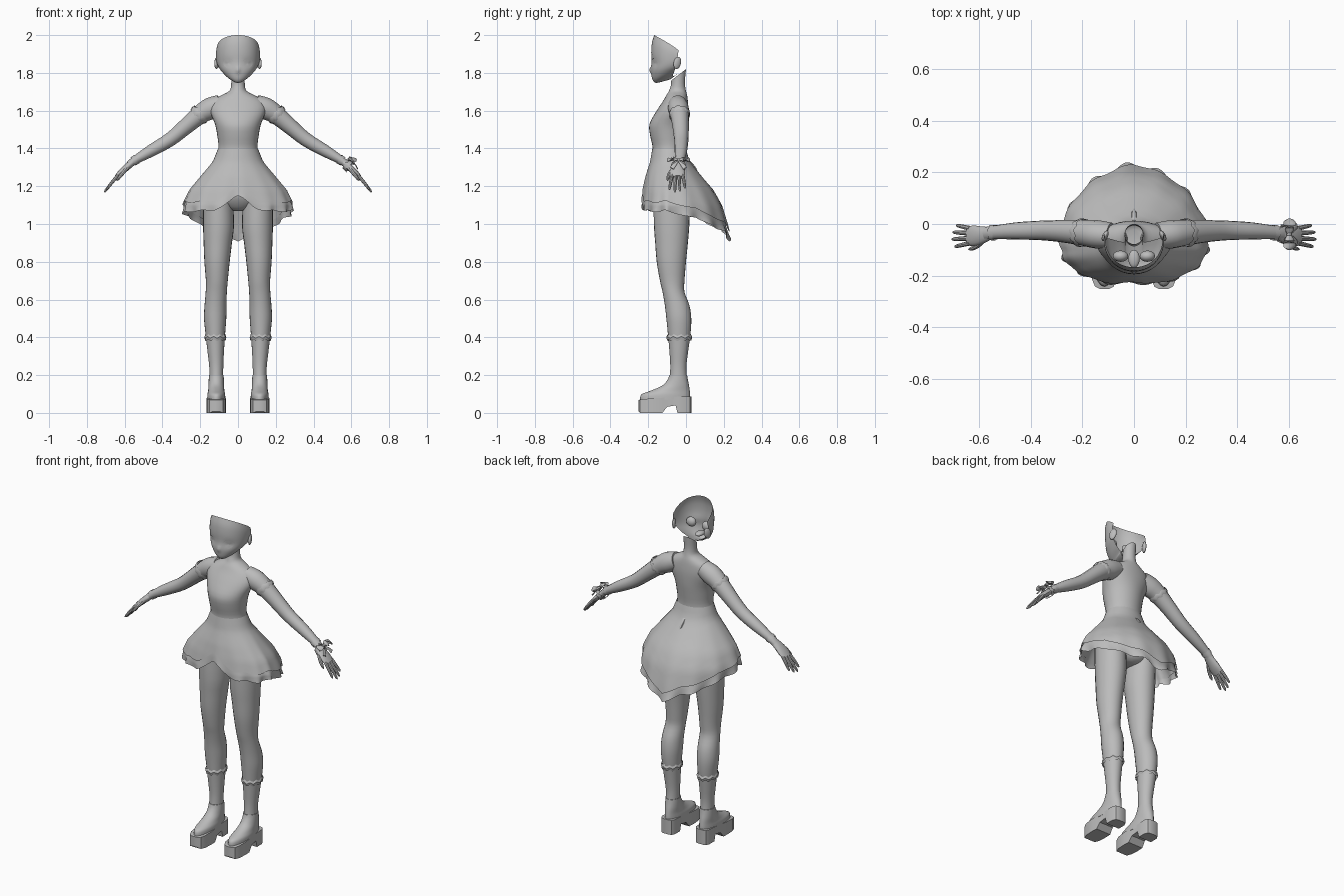
import bpy, bmesh, math
from math import sin, cos, pi, radians
from mathutils import Vector
from mathutils.bvhtree import BVHTree

if "Cube" in bpy.data.objects:
    bpy.data.objects.remove(bpy.data.objects["Cube"])

grey = bpy.data.materials.new("plain grey")
grey.diffuse_color = (0.5, 0.5, 0.5, 1)
grey.use_nodes = True
grey.node_tree.nodes["Principled BSDF"].inputs["Base Color"].default_value = grey.diffuse_color


def finish(name, bm, angle=40):
    bmesh.ops.recalc_face_normals(bm, faces=bm.faces)
    me = bpy.data.meshes.new(name)
    bm.to_mesh(me)
    bm.free()
    ob = bpy.data.objects.new(name, me)
    bpy.context.collection.objects.link(ob)
    me.materials.append(grey)
    bpy.ops.object.select_all(action='DESELECT')
    bpy.context.view_layer.objects.active = ob
    ob.select_set(True)
    bpy.ops.object.shade_smooth_by_angle(angle=radians(angle))
    return ob


def skin(name, rings, closed=True, caps=(True, True), angle=40):
    """Bridge equal-length rings of points."""
    bm = bmesh.new()
    vs = [[bm.verts.new(p) for p in r] for r in rings]
    n = len(vs[0])
    for a, b in zip(vs, vs[1:]):
        for i in range(n if closed else n - 1):
            j = (i + 1) % n
            bm.faces.new((a[i], a[j], b[j], b[i]))
    if caps[0]:
        bm.faces.new(vs[0])
    if caps[1]:
        bm.faces.new(vs[-1])
    return finish(name, bm, angle)


def smooth_rows(rows, sub=3):
    """Catmull-Rom interpolation of tuples."""
    out = []
    for i in range(len(rows) - 1):
        p0, p1, p2, p3 = (rows[max(0, min(len(rows) - 1, i + k))] for k in (-1, 0, 1, 2))
        for s in range(sub):
            t = s / sub
            out.append(tuple(0.5 * (2*b + (c-a)*t + (2*a-5*b+4*c-d)*t*t + (3*b-a-3*c+d)*t**3)
                             for a, b, c, d in zip(p0, p1, p2, p3)))
    return out + [rows[-1]]


def stack(name, rows, cx=0, n=24, caps=(True, True), tilt=None):
    """Horizontal rings from (z, half width, y front, y back, x shift)."""
    rings = []
    for z, w, f, b, dx in smooth_rows(rows):
        k = tilt(z) if tilt else 0
        rings.append([(cx + dx + w * sin(2*pi*i/n), (f+b)/2 - (b-f)/2 * cos(2*pi*i/n),
                       z - k * cos(2*pi*i/n)) for i in range(n)])
    return skin(name, rings, caps=caps)


def tube(name, rows, n=16, caps=(True, True), sub=3, wave=0, lobes=10):
    """Rings across a path, rows are (x, y, z, radius, y radius)."""
    rows = smooth_rows(rows, sub)
    rings = []
    for k, r in enumerate(rows):
        d = Vector(rows[min(k+1, len(rows)-1)][:3]) - Vector(rows[max(k-1, 0)][:3])
        d.normalize()
        v = (Vector((0, 1, 0)) - d * d.y).normalized()
        u = v.cross(d)
        c = Vector(r[:3])
        rings.append([c + u * r[3] * cos(2*pi*i/n) + v * r[4] * sin(2*pi*i/n)
                      + d * wave * sin(lobes * 2*pi*i/n) for i in range(n)])
    return skin(name, rings, caps=caps)


def ball(name, loc, scale, rot=(0, 0, 0)):
    bpy.ops.mesh.primitive_uv_sphere_add(segments=16, ring_count=10, location=loc, rotation=rot)
    ob = bpy.context.object
    ob.name, ob.scale = name, scale
    ob.data.materials.append(grey)
    bpy.ops.object.shade_smooth()
    return ob


# torso with neck, closed below the hips
stack("torso", [(1.79, .036, -.078, .0, 0), (1.74, .036, -.08, -.006, 0), (1.705, .045, -.09, 0, 0),
                (1.68, .09, -.105, .006, 0), (1.65, .135, -.122, .01, 0), (1.60, .148, -.155, .013, 0),
                (1.53, .122, -.193, .01, 0), (1.47, .11, -.19, .003, 0), (1.40, .104, -.176, -.004, 0),
                (1.33, .125, -.185, .005, 0), (1.25, .15, -.18, .02, 0), (1.15, .165, -.175, .025, 0),
                (1.09, .10, -.14, .01, 0), (1.07, .03, -.11, -.02, 0)], n=32, caps=(False, True),
      tilt=lambda z: max(0, min(1, (z - 1.72) / .07)) * .03)

# face shell, open at the back and the top: (z front, z side, half width, y front, y side)
head_rows = [(1.765, 1.80, .034, -.085, -.04), (1.75, 1.785, .034, -.14, -.06), (1.748, 1.785, .038, -.163, -.07),
             (1.763, 1.80, .066, -.177, -.065), (1.79, 1.82, .09, -.183, -.058), (1.82, 1.835, .104, -.185, -.055),
             (1.86, 1.855, .113, -.182, -.05), (1.91, 1.88, .117, -.184, -.045), (1.96, 1.90, .117, -.18, -.042),
             (2.0, 1.92, .112, -.168, -.04)]
N = 36
rings = []
for zf, zs, w, f, b in smooth_rows(head_rows):
    ring = []
    for i in range(N + 1):
        t = -pi/2 + pi * i / N
        c = cos(t)
        z = zs + (zf - zs) * c ** .7
        nose = .010 * math.exp(-(w * sin(t) / .009)**2 - ((z - 1.815) / .014)**2)
        socket = .005 * math.exp(-((abs(w * sin(t)) - .055) / .03)**2 - ((z - 1.85) / .022)**2)
        ring.append((w * sin(t), b + (f - b) * c ** .8 - nose + socket, z))
    rings.append(ring)
face = skin("face_shell", rings, closed=False, caps=(False, False), angle=60)
bvh = BVHTree.FromPolygons([v.co for v in face.data.vertices], [p.vertices[:] for p in face.data.polygons])


def on_face(x, z, lift):
    hit = bvh.ray_cast(Vector((x, -1, z)), Vector((0, 1, 0)))[0]
    return (x, (hit.y if hit else -.15) - lift, z)


def face_band(name, cx, cz, rx, rz, a0, a1, width, lift=.002):
    """Thin arc strip lying on the face."""
    pts = [radians(a0 + (a1 - a0) * i / 20) for i in range(21)]
    skin(name, [[on_face(cx + (rx + o) * cos(a), cz + (rz + o) * sin(a), lift) for a in pts]
                for o in (0, width)], closed=False, caps=(False, False))


for s, side in ((1, "left"), (-1, "right")):
    # painted eye details, eyeball behind the face and ear
    face_band(side + "_iris", s*.055, 1.85, .002, .002, 0, 360, .020, .001)
    face_band(side + "_upper_lash", s*.055, 1.85, .028, .024, 10, 170, .004, .004)
    face_band(side + "_lower_lash", s*.055, 1.85, .026, .023, 215, 325, .002)
    face_band(side + "_brow", s*.055, 1.885, .03, .012, 40, 140, .003)
    ball(side + "_eyeball", (s*.052, -.125, 1.85), (.03, .022, .028))
    ball(side + "_ear", (s*.112, -.046, 1.853), (.011, .021, .033), (radians(-15), 0, s*radians(25)))
face_band("mouth_line", 0, 1.79, .016, .008, 220, 320, .002)
ball("mouth_pocket", (0, -.135, 1.79), (.022, .035, .014))


# skirt profile by height: (z, half width, y front, y back)
prof = [(1.40, .105, -.178, -.002), (1.33, .133, -.19, .02), (1.25, .20, -.215, .085), (1.18, .258, -.23, .145),
        (1.10, .295, -.243, .19), (1.0, .30, -.25, .22), (.90, .30, -.25, .245)]


def skirt_pt(a, z, grow):
    for p, q in zip(prof, prof[1:]):
        if z >= q[0]:
            break
    t = (p[0] - z) / (p[0] - q[0])
    w, f, b = (p[k] + (q[k] - p[k]) * t for k in (1, 2, 3))
    yc = -.085
    d = (yc - f) if cos(a) > 0 else (b - yc)
    return (w * grow * sin(a), yc - d * grow * cos(a), z)


def hem(a):
    turn = abs((a + pi) % (2*pi) - pi)
    t = max(0, min(1, (turn - 1.5) / 1.64))
    front = math.exp(-(turn / .3)**2)
    return 1.125 + .075 * front - .155 * t**1.3 - .012 * abs(sin(4.5 * turn))


def skirt(name, top, drop, wave, scale):
    rings = []
    for k in range(15):
        u = k / 14
        ring = []
        for i in range(120):
            a = 2*pi*i/120
            low = hem(a) - drop
            z0 = top if top else hem(a) + .04
            z = z0 + (low - z0) * u
            ring.append(skirt_pt(a, z, scale * (1 + wave * u * u * sin(14 * a))))
        rings.append(ring)
    skin(name, rings, caps=(False, False), angle=60)


skirt("overskirt", 1.40, 0, .012, 1.0)
skirt("ruffle", None, .05, .04, .965)
skirt("underskirt", 1.36, .015, .02, .95)

# small fastening at the back of the waist
tube("back_fastening", [(0, .015, 1.33, .012, .008), (0, .045, 1.30, .009, .006), (0, .06, 1.275, .002, .002)], n=8)

leg_rows = [(1.16, .078, -.172, .022, -.008), (1.0, .082, -.17, .018, -.012), (.9, .075, -.163, .01, -.008),
            (.8, .067, -.155, .0, -.004), (.7, .058, -.138, -.008, -.003), (.64, .056, -.124, -.008, 0),
            (.57, .058, -.112, .018, .004), (.5, .059, -.104, .028, .006), (.42, .052, -.096, .024, .005),
            (.33, .044, -.088, .012, .003), (.24, .037, -.083, .002, 0), (.15, .036, -.09, .008, 0),
            (.10, .036, -.10, .012, 0)]
shoe_rows = [(.07, .048, -.243, .022, 0), (.098, .047, -.236, .022, 0), (.118, .043, -.185, .02, 0),
             (.145, .041, -.125, .016, 0), (.175, .040, -.098, .01, 0), (.20, .039, -.088, .006, 0)]
# sole stations along the foot: (y, half width, bottom, top)
sole_rows = [(-.252, .018, .008, .068), (-.243, .036, 0, .07), (-.215, .048, 0, .074), (-.16, .051, 0, .078),
             (-.125, .049, 0, .08), (-.10, .046, .032, .082), (-.055, .044, .04, .085), (-.045, .044, 0, .086),
             (.005, .043, 0, .088), (.022, .034, 0, .088), (.028, .02, 0, .088)]

for s, side in ((1, "left"), (-1, "right")):
    cx = s * .115
    # legs, stocking frills and platform shoes
    stack(side + "_leg", [r[:4] + (-s * -r[4],) for r in leg_rows], cx, 24)
    stack(side + "_shoe", [r[:4] + (0,) for r in shoe_rows], cx, 24)
    skin(side + "_sole", [[(cx - w, y, b), (cx + w, y, b), (cx + w, y, t), (cx - w, y, t)]
                          for y, w, b, t in sole_rows], angle=35)
    tube(side + "_stocking_frill", [(s*.12, -.036, .385, .054, .064), (s*.12, -.036, .40, .058, .068),
                                    (s*.12, -.036, .412, .053, .062)], 40, (False, False), 1, .005, 10)
    # arms
    tube(side + "_arm", [(s*.09, -.045, 1.635, .05, .05), (s*.145, -.04, 1.612, .058, .055),
                         (s*.20, -.034, 1.580, .050, .050), (s*.28, -.028, 1.513, .042, .043),
                         (s*.36, -.025, 1.447, .037, .038), (s*.46, -.027, 1.388, .032, .033),
                         (s*.545, -.033, 1.338, .022, .026), (s*.575, -.037, 1.315, .019, .026)])
    tube(side + "_sleeve_frill", [(s*.195, -.034, 1.587, .054, .054), (s*.205, -.034, 1.578, .056, .056),
                                  (s*.215, -.033, 1.569, .051, .051)], 40, (False, False), 1, .005, 9)
    tube(side + "_cuff", [(s*.537, -.033, 1.343, .026, .030), (s*.555, -.034, 1.331, .025, .030)],
         24, (False, False), 1, .003, 6)
    # hands: palm, four fingers and thumb
    tube(side + "_palm", [(s*.56, -.036, 1.325, .018, .025), (s*.59, -.043, 1.30, .018, .034),
                          (s*.62, -.046, 1.272, .016, .040), (s*.645, -.046, 1.248, .011, .037)])
    for k, (length, spread) in enumerate(((.088, -.014), (.105, -.004), (.098, .004), (.078, .012))):
        y = -.074 + k * .019
        p = Vector((s*.636, y, 1.258))
        rows = [(p.x + s*.68*length*t, y + spread*t, p.z - .80*length*t - .006*t*t, r, r)
                for t, r in ((0, .0095), (.5, .0085), (.9, .0065), (1, .002))]
        tube(f"{side}_finger_{k + 1}", rows, 8)
    tube(side + "_thumb", [(s*.585, -.062, 1.30, .012, .012), (s*.61, -.086, 1.27, .010, .010),
                           (s*.632, -.096, 1.242, .008, .008), (s*.642, -.098, 1.228, .002, .002)], 8)

# ribbon bow on one wrist
tube("wrist_ribbon", [(.572, -.037, 1.317, .029, .036), (.592, -.041, 1.300, .031, .040)],
     36, (False, False), 1, .006, 8)
ball("bow_knot", (.602, -.04, 1.337), (.01, .01, .01))
for s in (1, -1):
    tube("bow_loop", [(.602, -.04, 1.337, .006, .006), (.604, -.04 + s*.025, 1.343, .022, .008),
                      (.604, -.04 + s*.05, 1.34, .024, .008), (.602, -.04 + s*.058, 1.337, .012, .006)], 10)
    tube("bow_tail", [(.602, -.04, 1.335, .004, .004), (.62, -.04 + s*.02, 1.315, .003, .010),
                      (.632, -.04 + s*.035, 1.295, .003, .012)], 8)
